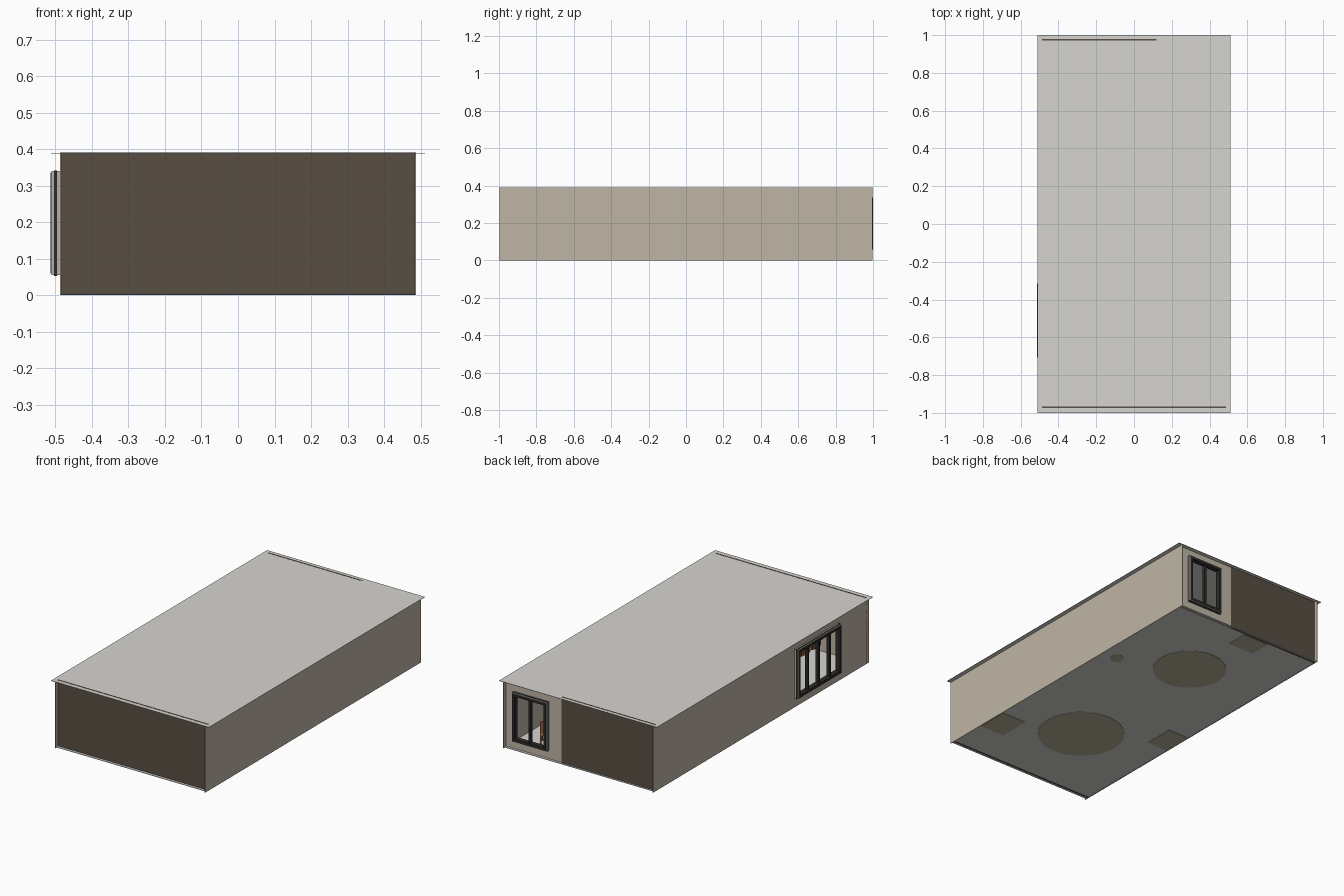
import bpy
import math

cube = bpy.data.objects.get("Cube")
if cube:
    bpy.data.objects.remove(cube)


def material(name, hex_code):
    rgb = [int(hex_code[i:i + 2], 16) / 255 for i in range(0, 6, 2)]
    color = [c / 12.92 if c <= 0.04045 else ((c + 0.055) / 1.055) ** 2.4 for c in rgb] + [1]
    m = bpy.data.materials.new(name)
    m.use_nodes = True
    m.diffuse_color = color
    m.node_tree.nodes["Principled BSDF"].inputs["Base Color"].default_value = color
    return m


ROOF = material("pale grey", "D7D5D0")
WALL = material("warm beige", "BEB5A5")
CLAD = material("dark brown cladding", "584E43")
RUG = material("taupe rug", "B8B09A")
FRAME = material("charcoal frame", "2C2A28")
TRIM = material("light frame trim", "B4B2A6")
WOOD = material("wood", "84583A")
CLOTH = material("tan fabric", "B08A62")


def finish(name, mat):
    ob = bpy.context.object
    ob.name = name
    ob.data.materials.append(mat)
    return ob


def box(name, mat, x, y, z):
    """Box from (low, high) ranges on each axis."""
    bpy.ops.mesh.primitive_cube_add(size=1, location=[(r[0] + r[1]) / 2 for r in (x, y, z)])
    bpy.context.object.scale = [r[1] - r[0] for r in (x, y, z)]
    return finish(name, mat)


def disc(name, mat, x, y, radius, z, sides=48):
    bpy.ops.mesh.primitive_cylinder_add(vertices=sides, radius=radius, depth=z[1] - z[0],
                                        location=(x, y, sum(z) / 2))
    return finish(name, mat)


def panel(name, mat, axis, across, along, z):
    """Upright slab: across is its thickness range on the given axis."""
    x, y = (across, along) if axis == "x" else (along, across)
    return box(name, mat, x, y, z)


def pierced_wall(name, mat, axis, across, along, z, hole, hole_z):
    panel(name + "_start", mat, axis, across, (along[0], hole[0]), z)
    panel(name + "_end", mat, axis, across, (hole[1], along[1]), z)
    panel(name + "_sill", mat, axis, across, hole, (z[0], hole_z[0]))
    panel(name + "_head", mat, axis, across, hole, (hole_z[1], z[1]))


def frame_ring(name, mat, axis, across, along, z, w):
    for end, a in (("start", (along[0], along[0] + w)), ("end", (along[1] - w, along[1]))):
        panel(f"{name}_{end}", mat, axis, across, a, z)
    inner = (along[0] + w, along[1] - w)
    for end, r in (("bottom", (z[0], z[0] + w)), ("top", (z[1] - w, z[1]))):
        panel(f"{name}_{end}", mat, axis, across, inner, r)


def window(name, axis, face, out, along, z, panes):
    """Open frame standing proud of the wall face in direction out."""
    def depth(a, b):
        return tuple(sorted((face + out * a, face + out * b)))
    frame_ring(name + "_trim", TRIM, axis, depth(-0.006, 0.024), along, z, 0.006)
    inner = (along[0] + 0.004, along[1] - 0.004)
    frame_ring(name + "_sash", FRAME, axis, depth(-0.004, 0.026), inner, (z[0] + 0.004, z[1] - 0.004), 0.014)
    frame_ring(name + "_band", FRAME, axis, depth(0.009, 0.017),
               (along[0] - 0.002, along[1] + 0.002), (z[0] - 0.002, z[1] + 0.002), 0.01)
    for i in range(1, panes):
        c = along[0] + (along[1] - along[0]) * i / panes
        panel(f"{name}_mullion_{i}", FRAME, axis, depth(0.0, 0.02), (c - 0.006, c + 0.006),
              (z[0] + 0.01, z[1] - 0.01))


# Shell: floor, roof, long side walls, recessed end walls
W, T, H = 0.487, 0.004, 0.39
OPEN_Z = (0.055, 0.34)
SIDE_OPEN = (-0.71, -0.31)
BACK_OPEN = (0.205, 0.43)
box("floor", ROOF, (-W, W), (-0.99, 0.99), (0.002, 0.005))
box("roof", ROOF, (-0.512, 0.512), (-1, 1), (0.388, H))
box("left_wall", WALL, (W - T, W), (-0.998, 0.998), (0, 0.388))
pierced_wall("right_wall", WALL, "x", (-W, -W + T), (-0.998, 0.998), (0, 0.388), SIDE_OPEN, OPEN_Z)
box("front_cladding", CLAD, (-W, W), (-0.975, -0.967), (0, H + 0.001))
box("front_wall", WALL, (-W + T, W - T), (-0.967, -0.962), (0.005, 0.388))
box("back_cladding", CLAD, (-W, 0.12), (0.972, 0.98), (0, H + 0.001))
box("back_inner_lining", WALL, (-W + T, 0.12), (0.967, 0.972), (0.005, 0.388))
pierced_wall("back_wall", WALL, "y", (0.97, 0.976), (0.12, W - T), (0, 0.388), BACK_OPEN, OPEN_Z)

# Windows
window("side_window", "x", -W, -1, SIDE_OPEN, OPEN_Z, 4)
window("back_window", "y", 0.974, 1, BACK_OPEN, OPEN_Z, 2)

# Rugs and mats reaching through the floor
RUG_Z = (0, 0.008)
disc("back_round_rug", RUG, 0, 0.478, 0.203, RUG_Z)
disc("front_round_rug", RUG, 0, -0.456, 0.24, RUG_Z)
disc("lamp_base", RUG, 0.385, 0.313, 0.037, (0, 0.012))
for name, x, y, w, d in (("left_mat", 0.4, -0.65, 0.16, 0.19),
                         ("right_mat", -0.41, -0.2, 0.13, 0.18),
                         ("back_mat", -0.07, 0.9, 0.17, 0.13)):
    box(name, RUG, (x - w / 2, x + w / 2), (y - d / 2, y + d / 2), RUG_Z)


# Furniture
def table(name, x, y, radius):
    disc(name + "_top", WOOD, x, y, radius, (0.105, 0.115), 32)
    disc(name + "_stem", FRAME, x, y, 0.012, (0.008, 0.105), 12)
    disc(name + "_foot", FRAME, x, y, radius * 0.5, (0.008, 0.014), 24)


def chair(name, x, y, angle):
    s = 0.032
    parts = [box(name + "_seat", CLOTH, (-s, s), (-s, s), (0.06, 0.072)),
             box(name + "_back", WOOD, (-s, s), (s - 0.008, s), (0.072, 0.14))]
    for i in (-1, 1):
        for j in (-1, 1):
            cx, cy = i * (s - 0.005), j * (s - 0.005)
            parts.append(box(f"{name}_leg_{i}_{j}", WOOD, (cx - 0.004, cx + 0.004),
                             (cy - 0.004, cy + 0.004), (0.004, 0.06)))
    c, n = math.cos(angle), math.sin(angle)
    for p in parts:
        px, py = p.location.x, p.location.y
        p.location.x, p.location.y = x + c * px - n * py, y + n * px + c * py
        p.rotation_euler.z = angle


def dining_set(name, x, y, radius, seats):
    table(name + "_table", x, y, radius)
    for k in range(seats):
        a = 2 * math.pi * (k + 0.5) / seats
        r = radius + 0.04
        chair(f"{name}_chair_{k}", x + r * math.cos(a), y + r * math.sin(a), a - math.pi / 2)


dining_set("front_dining", 0, -0.456, 0.12, 4)
dining_set("back_dining", 0, 0.478, 0.1, 4)
chair("window_chair", 0.33, 0.82, 0.5)
disc("lamp_pole", FRAME, 0.385, 0.313, 0.005, (0.012, 0.24), 10)
disc("lamp_shade", CLOTH, 0.385, 0.313, 0.04, (0.22, 0.28), 24)

# Hanging slats behind the side window
for k in range(4):
    y = -0.68 + k * 0.05
    box(f"hanging_slat_{k}", WOOD, (-0.40, -0.39), (y, y + 0.03), (0.2, 0.388))
